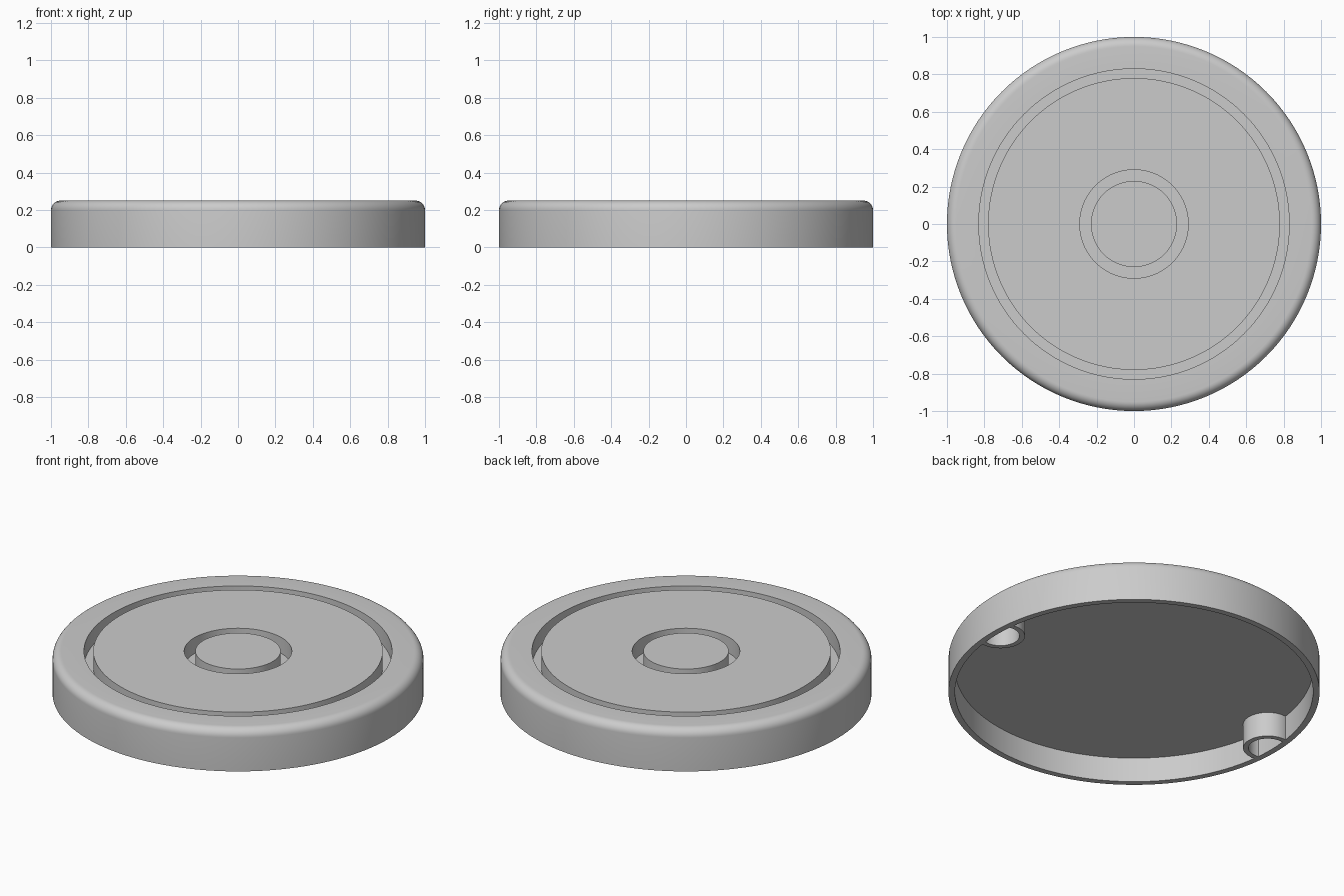
import bpy, bmesh
from math import cos, sin, pi, hypot

cube = bpy.data.objects.get("Cube")
if cube:
    bpy.data.objects.remove(cube)

SEGMENTS = 128
HEIGHT, BEVEL = 0.25, 0.05
RIM_INNER, CEILING = 0.965, 0.146
GROOVE_FLOOR = 0.155

grey = bpy.data.materials.new("plain grey")
grey.use_nodes = True
colour = (0.6, 0.6, 0.6, 1)
grey.diffuse_color = colour
grey.node_tree.nodes["Principled BSDF"].inputs["Base Color"].default_value = colour


def finish(bm, name):
    """Turn a bmesh into a smooth-shaded object with sharp edges kept."""
    bmesh.ops.remove_doubles(bm, verts=bm.verts, dist=1e-5)
    bmesh.ops.recalc_face_normals(bm, faces=bm.faces)
    mesh = bpy.data.meshes.new(name)
    bm.to_mesh(mesh)
    bm.free()
    mesh.materials.append(grey)
    obj = bpy.data.objects.new(name, mesh)
    bpy.context.collection.objects.link(obj)
    bpy.ops.object.select_all(action="DESELECT")
    obj.select_set(True)
    bpy.context.view_layer.objects.active = obj
    bpy.ops.object.shade_smooth_by_angle(angle=pi / 6)
    return obj


def groove(inner, outer):
    """Profile of a square ring groove cut down from the top."""
    return [(inner, HEIGHT), (inner, GROOVE_FLOOR),
            (outer, GROOVE_FLOOR), (outer, HEIGHT)]


# Lid: one lathed section with two grooves, a rounded shoulder and a hollow base
shoulder = [(1 - BEVEL + BEVEL * sin(i * pi / 16),
             HEIGHT - BEVEL + BEVEL * cos(i * pi / 16)) for i in range(9)]
profile = ([(0, HEIGHT)] + groove(0.23, 0.29) + groove(0.78, 0.83) + shoulder
           + [(1, 0), (RIM_INNER, 0), (RIM_INNER, CEILING), (0, CEILING)])
bm = bmesh.new()
verts = [bm.verts.new((r, 0, z)) for r, z in profile]
edges = [bm.edges.new(pair) for pair in zip(verts, verts[1:])]
bmesh.ops.spin(bm, geom=verts + edges, cent=(0, 0, 0), axis=(0, 0, 1),
               angle=2 * pi, steps=SEGMENTS, use_merge=True)
finish(bm, "lid")


def lug_arc(radius, centre=0.94, steps=40):
    """Part of a circle that lies inside the rim wall."""
    pts = [(centre + radius * cos(a), radius * sin(a))
           for a in (2 * pi * i / 200 for i in range(201))]
    return [p for p in pts if hypot(*p) < RIM_INNER + 0.004]


# Lugs: open half-tubes hanging from the ceiling against the rim
for side, name in ((1, "left_lug"), (-1, "right_lug")):
    bm = bmesh.new()
    outline = lug_arc(0.132) + lug_arc(0.103)[::-1]
    face = bm.faces.new([bm.verts.new((side * x, side * y, 0)) for x, y in outline])
    result = bmesh.ops.extrude_face_region(bm, geom=[face], use_keep_orig=True)
    top = [v for v in result["geom"] if isinstance(v, bmesh.types.BMVert)]
    bmesh.ops.translate(bm, verts=top, vec=(0, 0, CEILING + 0.003))
    finish(bm, name)
